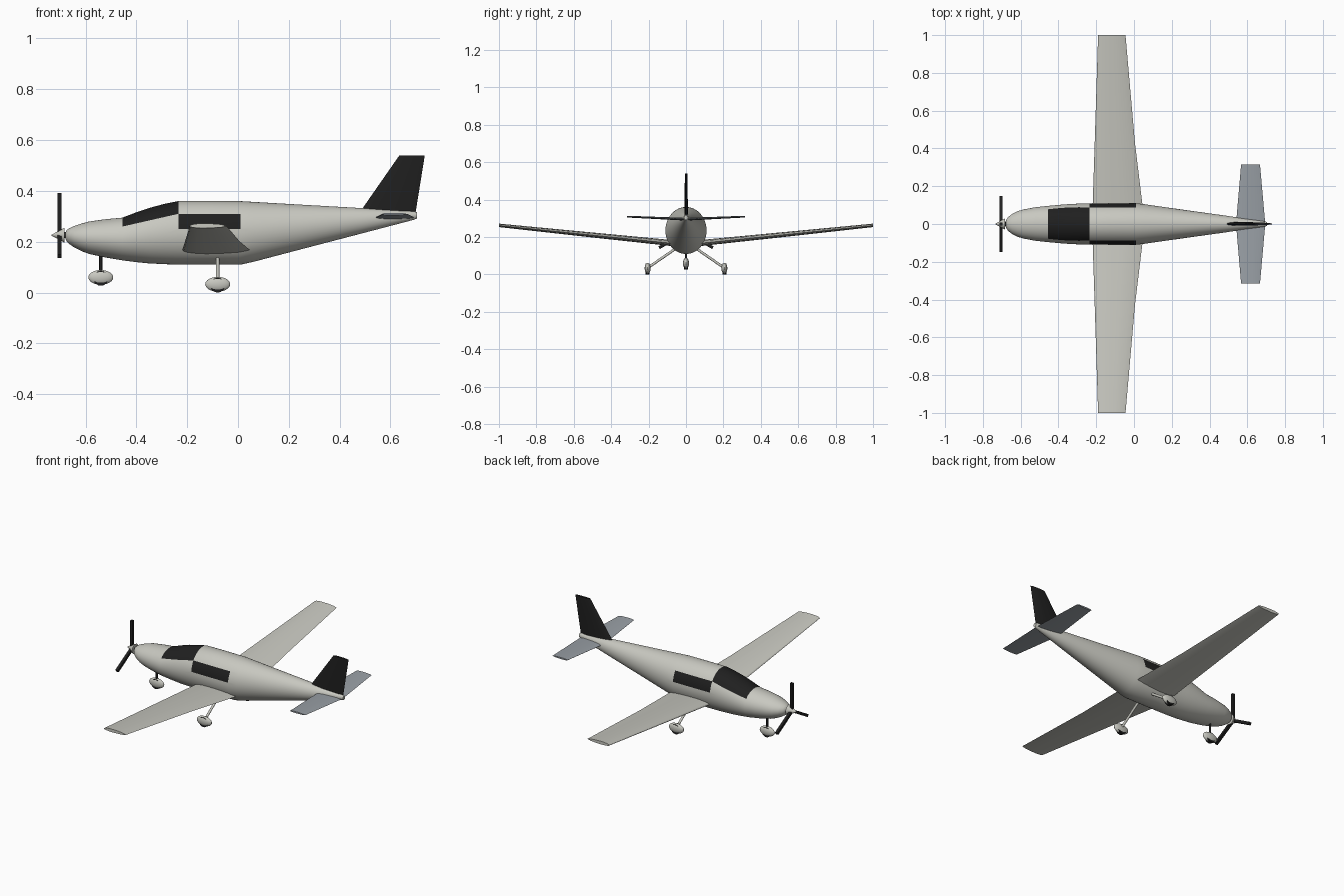
import bpy, bmesh, math
from mathutils import Vector, Matrix

if "Cube" in bpy.data.objects:
    bpy.data.objects.remove(bpy.data.objects["Cube"])


def material(name, rgb):
    m = bpy.data.materials.new(name)
    m.diffuse_color = (*rgb, 1)
    m.use_nodes = True
    m.node_tree.nodes["Principled BSDF"].inputs["Base Color"].default_value = m.diffuse_color
    return m


WHITE = material("warm_white", (0.58, 0.58, 0.53))
BLACK = material("black", (0.014, 0.014, 0.014))
GREY = material("blue_grey", (0.32, 0.35, 0.38))


def finish(bm, name, mats, angle=30):
    bmesh.ops.recalc_face_normals(bm, faces=bm.faces)
    me = bpy.data.meshes.new(name)
    bm.to_mesh(me)
    bm.free()
    for m in mats:
        me.materials.append(m)
    for p in me.polygons:
        p.use_smooth = True
    me.set_sharp_from_angle(angle=math.radians(angle))
    ob = bpy.data.objects.new(name, me)
    bpy.context.collection.objects.link(ob)
    return ob


def loft(rings):
    """Skin a list of equal-length point rings and cap both ends."""
    bm = bmesh.new()
    vs = [[bm.verts.new(p) for p in r] for r in rings]
    n = len(vs[0])
    for a, b in zip(vs, vs[1:]):
        for i in range(n):
            j = (i + 1) % n
            bm.faces.new((a[i], a[j], b[j], b[i]))
    bm.faces.new(vs[0])
    bm.faces.new(vs[-1][::-1])
    return bm


def rod(name, a, b, r, mat):
    a, b = Vector(a), Vector(b)
    d = b - a
    bm = bmesh.new()
    bmesh.ops.create_cone(bm, cap_ends=True, segments=16, radius1=r, radius2=r, depth=d.length,
                          matrix=Matrix.Translation((a + b) / 2) @ d.to_track_quat('Z', 'Y').to_matrix().to_4x4())
    return finish(bm, name, [mat])


# Fuselage: elliptical stations (x, bottom, top, half width)
stations = [(-0.68, 0.215, 0.235, 0.01), (-0.675, 0.203, 0.245, 0.024), (-0.665, 0.192, 0.253, 0.038),
            (-0.645, 0.178, 0.262, 0.053), (-0.615, 0.163, 0.272, 0.068), (-0.585, 0.152, 0.28, 0.077),
            (-0.52, 0.138, 0.289, 0.089), (-0.455, 0.127, 0.295, 0.096), (-0.40, 0.12, 0.316, 0.101),
            (-0.35, 0.115, 0.333, 0.105), (-0.29, 0.112, 0.349, 0.108), (-0.235, 0.11, 0.36, 0.109),
            (-0.12, 0.11, 0.361, 0.11), (0.01, 0.11, 0.36, 0.11), (0.06, 0.121, 0.357, 0.104),
            (0.25, 0.171, 0.346, 0.077), (0.48, 0.231, 0.333, 0.045), (0.69, 0.286, 0.32, 0.014),
            (0.705, 0.292, 0.316, 0.01)]
SEG = 48
bm = loft([[(x, w * math.cos(2 * math.pi * i / SEG), (b + t) / 2 + (t - b) / 2 * math.sin(2 * math.pi * i / SEG))
            for i in range(SEG)] for x, b, t, w in stations])


def cut(x0, x1, co, no):
    faces = [f for f in bm.faces if x0 < f.calc_center_median().x < x1]
    geom = faces + list({e for f in faces for e in f.edges}) + list({v for f in faces for v in f.verts})
    bmesh.ops.bisect_plane(bm, geom=geom, plane_co=co, plane_no=no)


# Windscreen and side windows: cut edges, then colour by region
slope = (0.310 - 0.260) / 0.22
cut(-0.455, -0.235, (-0.455, 0, 0.26), (-slope, 0, 1))
for z in (0.25, 0.31):
    cut(-0.235, 0.01, (0, 0, z), (0, 0, 1))
for f in bm.faces:
    c = f.calc_center_median()
    screen = -0.455 < c.x < -0.235 and c.z > 0.26 + slope * (c.x + 0.455)
    side = -0.235 < c.x < 0.01 and 0.25 < c.z < 0.31
    f.material_index = int(screen or side)
finish(bm, "fuselage", [WHITE, BLACK])

# Flying surfaces: one aerofoil lofted through (leading edge, trailing edge, thickness, span, offset)
FOIL = [(0, 0), (0.02, 0.35), (0.08, 0.65), (0.2, 0.9), (0.35, 1), (0.6, 0.93), (0.85, 0.65), (1, 0),
        (0.85, -0.5), (0.6, -0.75), (0.35, -0.85), (0.2, -0.75), (0.08, -0.55), (0.02, -0.3)]


def surface(name, sections, mat, side=1, upright=False):
    rings = []
    for le, te, th, span, off in sections:
        pts = [(le + u * (te - le), v * th / 2) for u, v in FOIL]
        rings.append([(x, v, span) if upright else (x, side * span, off + v) for x, v in pts])
    return finish(loft(rings), name, [mat], 13)


for side, label in ((1, "left"), (-1, "right")):
    surface(label + "_wing", [(-0.222, 0.057, 0.036, 0, 0.159), (-0.208, 0.005, 0.03, 0.43, 0.203),
                              (-0.19, -0.045, 0.02, 1, 0.262)], WHITE, side)
    surface(label + "_tailplane", [(0.54, 0.695, 0.016, 0, 0.295), (0.567, 0.667, 0.01, 0.315, 0.309)], GREY, side)
surface("fin", [(0.475, 0.698, 0.022, 0.31, 0), (0.635, 0.735, 0.014, 0.54, 0)], BLACK, upright=True)

# Propeller: three blades and a spinner
HUB = Vector((-0.703, 0, 0.226))
bm = bmesh.new()
for k in range(3):
    m = (Matrix.Translation(HUB) @ Matrix.Rotation(k * math.tau / 3, 4, 'X')
         @ Matrix.Translation((0, 0, 0.083)) @ Matrix.Diagonal((0.016, 0.016, 0.166, 1)))
    bmesh.ops.create_cube(bm, size=1, matrix=m)
finish(bm, "propeller_blades", [BLACK])
bm = bmesh.new()
bmesh.ops.create_cone(bm, cap_ends=True, segments=32, radius1=0.03, radius2=0.001, depth=0.053,
                      matrix=Matrix.Translation((-0.7085, 0, HUB.z)) @ Matrix.Rotation(-math.pi / 2, 4, 'Y'))
finish(bm, "spinner", [WHITE])
rod("propeller_shaft", (-0.69, 0, HUB.z), (-0.66, 0, HUB.z), 0.012, BLACK)


# Landing gear: tyre inside a streamlined wheel fairing, plus a strut
def wheel(name, x, y, z):
    rod(name + "_tyre", (x, y - 0.011, z - 0.001), (x, y + 0.011, z - 0.001), 0.029, BLACK)
    bm = bmesh.new()
    bmesh.ops.create_uvsphere(bm, u_segments=32, v_segments=16, radius=1,
                              matrix=Matrix.Translation((x, y, z + 0.003)) @ Matrix.Diagonal((0.049, 0.016, 0.029, 1)))
    finish(bm, name + "_fairing", [WHITE])


wheel("nose_wheel", -0.54, 0, 0.057)
rod("nose_strut", (-0.54, 0, 0.06), (-0.54, 0, 0.17), 0.006, BLACK)
for s, label in ((1, "left"), (-1, "right")):
    wheel(label + "_main_wheel", -0.08, s * 0.205, 0.03)
    rod(label + "_main_strut", (-0.08, s * 0.205, 0.035), (-0.08, s * 0.06, 0.135), 0.007, WHITE)
